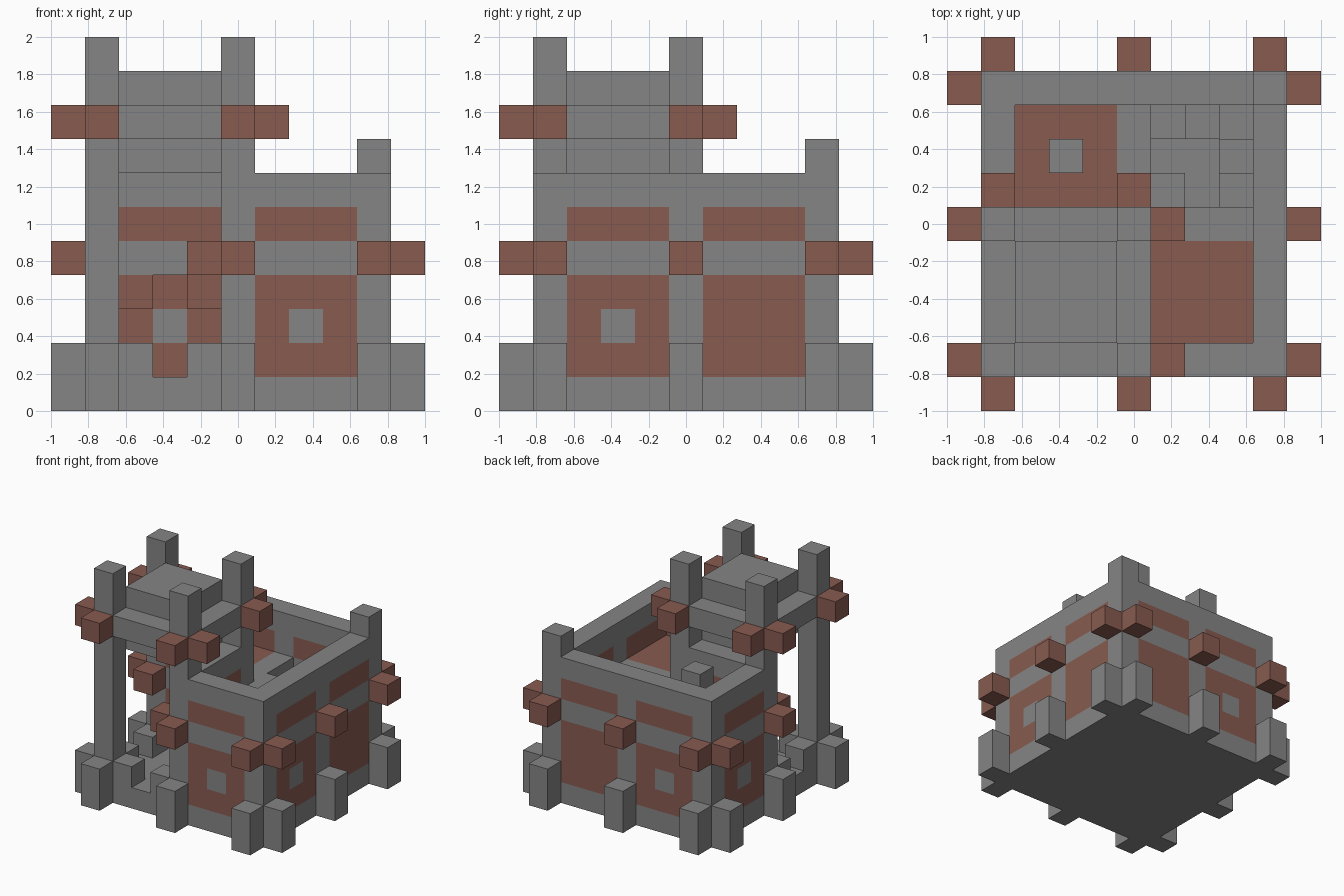
import bpy

old = bpy.data.objects.get("Cube")
if old:
    bpy.data.objects.remove(old, do_unlink=True)

CELL = 2 / 11  # the building sits on an 11 x 11 x 11 block grid


def material(name, colour):
    mat = bpy.data.materials.new(name)
    mat.use_nodes = True
    mat.diffuse_color = colour
    mat.node_tree.nodes["Principled BSDF"].inputs["Base Color"].default_value = colour
    return mat


STONE = material("grey stone", (0.235, 0.235, 0.235, 1))
TIMBER = material("red brown timber", (0.245, 0.105, 0.08, 1))


def block(name, x, y, z, mat):
    """Box over grid ranges; each range is (start, end)."""
    corners = [(a * CELL - 1, b * CELL - 1, c * CELL) for a in x for b in y for c in z]
    faces = [(0, 1, 3, 2), (4, 6, 7, 5), (0, 4, 5, 1),
             (2, 3, 7, 6), (0, 2, 6, 4), (1, 5, 7, 3)]
    mesh = bpy.data.meshes.new(name)
    mesh.from_pydata(corners, [], faces)
    mesh.materials.append(mat)
    obj = bpy.data.objects.new(name, mesh)
    bpy.context.collection.objects.link(obj)
    return obj


def cube(name, x, y, z, mat, height=1):
    return block(name, (x, x + 1), (y, y + 1), (z, z + height), mat)


def wall(name, along_x, start, line, style):
    """Three-cell wall bay between two posts, with its coloured panels."""
    def piece(part, a, z, mat):
        a = (start + a[0], start + a[1])
        across = (line, line + 1)
        x, y = (a, across) if along_x else (across, a)
        block(name + "_" + part, x, y, z, mat)

    full = (0, 3)
    if style == "plain":
        piece("panel", full, (1, 4), TIMBER)
    elif style == "window":
        piece("panel_bottom", full, (1, 2), TIMBER)
        piece("panel_top", full, (3, 4), TIMBER)
        piece("panel_start", (0, 1), (2, 3), TIMBER)
        piece("panel_end", (2, 3), (2, 3), TIMBER)
        piece("window", (1, 2), (2, 3), STONE)
    else:  # arched doorway
        piece("arch_start", (0, 1), (3, 4), TIMBER)
        piece("arch_end", (2, 3), (3, 4), TIMBER)
    piece("middle_band", full, (4, 5), STONE)
    piece("upper_panel", full, (5, 6), TIMBER)
    piece("parapet", full, (6, 7), STONE)


# Ground slab
block("ground_slab", (1, 10), (1, 10), (0, 1), STONE)

# Posts: four tall tower posts, the rest at wall height
for x in (1, 5, 9):
    for y in (1, 5, 9):
        if x < 9 and y < 9:
            cube("tower_post", x, y, 1, STONE, 10)
        else:
            cube("wall_post", x, y, 1, STONE, 7 if x == y else 6)

# Wall bays around the house and beside the porch
wall("front_wall", True, 6, 1, "window")
wall("back_wall_right", True, 2, 9, "window")
wall("back_wall_left", True, 6, 9, "plain")
wall("left_wall_front", False, 2, 9, "window")
wall("left_wall_back", False, 6, 9, "plain")
wall("right_wall", False, 6, 1, "window")
wall("porch_back_wall", True, 2, 5, "arch")
wall("porch_side_wall", False, 2, 5, "arch")

# Buttresses and beam ends around the outside
for p in (1, 5, 9):
    for edge in (0, 10):
        for x, y in ((p, edge), (edge, p)):
            cube("buttress", x, y, 0, STONE, 2)
            if not (p == 1 and edge == 0):
                cube("beam_end", x, y, 4, TIMBER)

# Buttresses and beam ends inside the porch opening
for a in (2, 4):
    cube("porch_buttress", a, 1, 1, STONE)
    cube("porch_buttress", 1, a, 1, STONE)
cube("porch_beam_end", 4, 1, 4, TIMBER)
cube("porch_beam_end", 1, 4, 4, TIMBER)

# Tower roof: ring of beams, raised core and beam ends
for line in (1, 5):
    block("roof_beam", (2, 5), (line, line + 1), (8, 9), STONE)
    block("roof_beam", (line, line + 1), (2, 5), (8, 9), STONE)
    for edge in (0, 6):
        cube("roof_beam_end", line, edge, 8, TIMBER)
        cube("roof_beam_end", edge, line, 8, TIMBER)
block("roof_core", (2, 5), (2, 5), (7, 10), STONE)

# Upper floor
block("right_room_floor", (2, 5), (6, 9), (4, 5), TIMBER)
block("left_room_floor", (6, 9), (2, 5), (4, 5), TIMBER)
block("landing", (6, 9), (5, 6), (4, 5), STONE)
block("landing", (5, 6), (6, 9), (4, 5), STONE)
cube("landing_corner", 6, 6, 4, STONE)
cube("room_pillar", 3, 7, 5, STONE, 2)

# Winding stair in the back left corner
for i, (x, y) in enumerate([(6, 8), (7, 8), (8, 8), (8, 7), (8, 6)]):
    cube("stair_step", x, y, 1, STONE, 0.67 * (i + 1))
